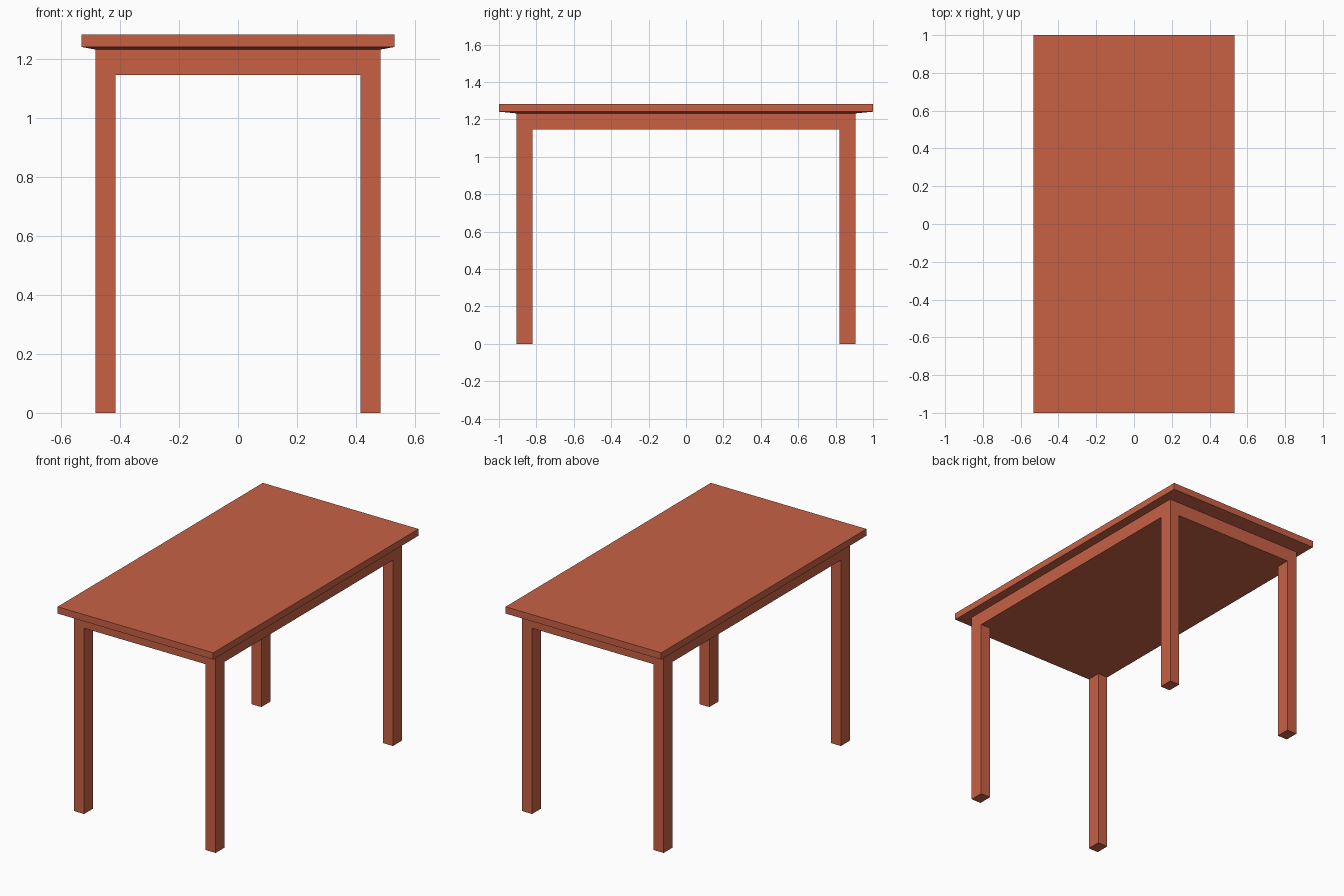
import bpy
import bmesh

if "Cube" in bpy.data.objects:
    bpy.data.objects.remove(bpy.data.objects["Cube"])

TOP_X, TOP_Y = 0.531, 1.0        # tabletop half sizes
FRAME_X, FRAME_Y = 0.483, 0.907  # apron half sizes
LEG_X, LEG_Y = 0.068, 0.087      # leg thickness
Z_TOP, Z_EDGE, Z_FRAME, Z_APRON = 1.283, 1.241, 1.232, 1.146

wood = bpy.data.materials.new("red_wood")
wood.diffuse_color = (0.58, 0.12, 0.06, 1)
wood.use_nodes = True
wood.node_tree.nodes["Principled BSDF"].inputs["Base Color"].default_value = wood.diffuse_color


def loft(name, rings, centre=(0, 0), cap_start=True, cap_end=True):
    """Join stacked rectangles (half x, half y, z), listed from bottom to top."""
    bm = bmesh.new()
    loops = []
    for hx, hy, z in rings:
        loops.append([bm.verts.new((centre[0] + sx * hx, centre[1] + sy * hy, z))
                      for sx, sy in ((-1, -1), (1, -1), (1, 1), (-1, 1))])
    for low, high in zip(loops, loops[1:]):
        for i in range(4):
            j = (i + 1) % 4
            bm.faces.new((low[i], low[j], high[j], high[i]))
    if cap_start:
        bm.faces.new(loops[0][::-1])
    if cap_end:
        bm.faces.new(loops[-1])
    mesh = bpy.data.meshes.new(name)
    bm.to_mesh(mesh)
    bm.free()
    mesh.materials.append(wood)
    obj = bpy.data.objects.new(name, mesh)
    bpy.context.collection.objects.link(obj)
    return obj


# Tabletop: straight edge with a shallow bevel underneath, open where it meets the apron
loft("tabletop", [(FRAME_X, FRAME_Y, Z_FRAME), (TOP_X, TOP_Y, Z_EDGE),
                  (TOP_X, TOP_Y, Z_TOP)], cap_start=False)

# Solid apron block below the top
loft("apron", [(FRAME_X, FRAME_Y, Z_APRON), (FRAME_X, FRAME_Y, Z_FRAME)], cap_end=False)

# Four legs flush with the apron corners
for side, sx in (("left", -1), ("right", 1)):
    for end, sy in (("front", -1), ("back", 1)):
        loft(f"{end}_{side}_leg",
             [(LEG_X / 2, LEG_Y / 2, 0), (LEG_X / 2, LEG_Y / 2, Z_APRON)],
             centre=(sx * (FRAME_X - LEG_X / 2), sy * (FRAME_Y - LEG_Y / 2)),
             cap_end=False)
